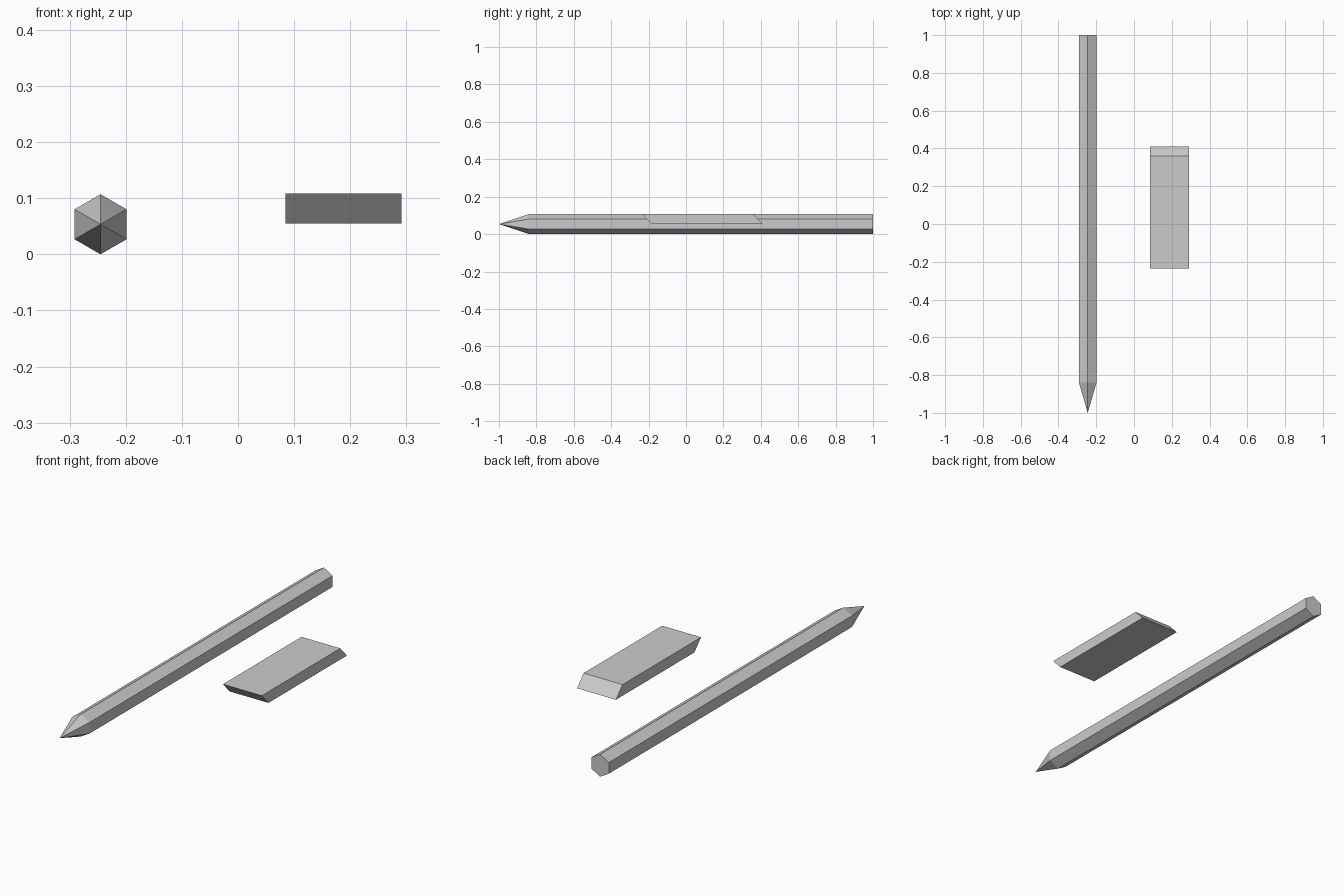
import bpy, bmesh, math

if "Cube" in bpy.data.objects:
    bpy.data.objects.remove(bpy.data.objects["Cube"])


def make_object(name, bm):
    bmesh.ops.recalc_face_normals(bm, faces=bm.faces)
    mesh = bpy.data.meshes.new(name)
    bm.to_mesh(mesh)
    bm.free()
    obj = bpy.data.objects.new(name, mesh)
    bpy.context.collection.objects.link(obj)
    return obj


# Pencil: hexagonal barrel with a sharpened point towards the front
R, X = 0.0535, -0.245
bm = bmesh.new()
rings = []
for y in (1.0, -0.84):
    rings.append([bm.verts.new((X + R * math.sin(i * math.pi / 3), y,
                                R + R * math.cos(i * math.pi / 3)))
                  for i in range(6)])
back, neck = rings
tip = bm.verts.new((X, -1.0, R))
bm.faces.new(back)
for i in range(6):
    j = (i + 1) % 6
    bm.faces.new((back[i], back[j], neck[j], neck[i]))
    bm.faces.new((neck[i], neck[j], tip))
make_object("pencil", bm)

# Eraser: slanted block, side profile extruded across its width
profile = [(-0.185, 0.0545), (0.409, 0.0545), (0.359, 0.108), (-0.235, 0.108)]
bm = bmesh.new()
side = bm.faces.new([bm.verts.new((0.085, y, z)) for y, z in profile])
ext = bmesh.ops.extrude_face_region(bm, geom=[side], use_keep_orig=True)
moved = [g for g in ext["geom"] if isinstance(g, bmesh.types.BMVert)]
bmesh.ops.translate(bm, verts=moved, vec=(0.206, 0, 0))
make_object("eraser", bm)
